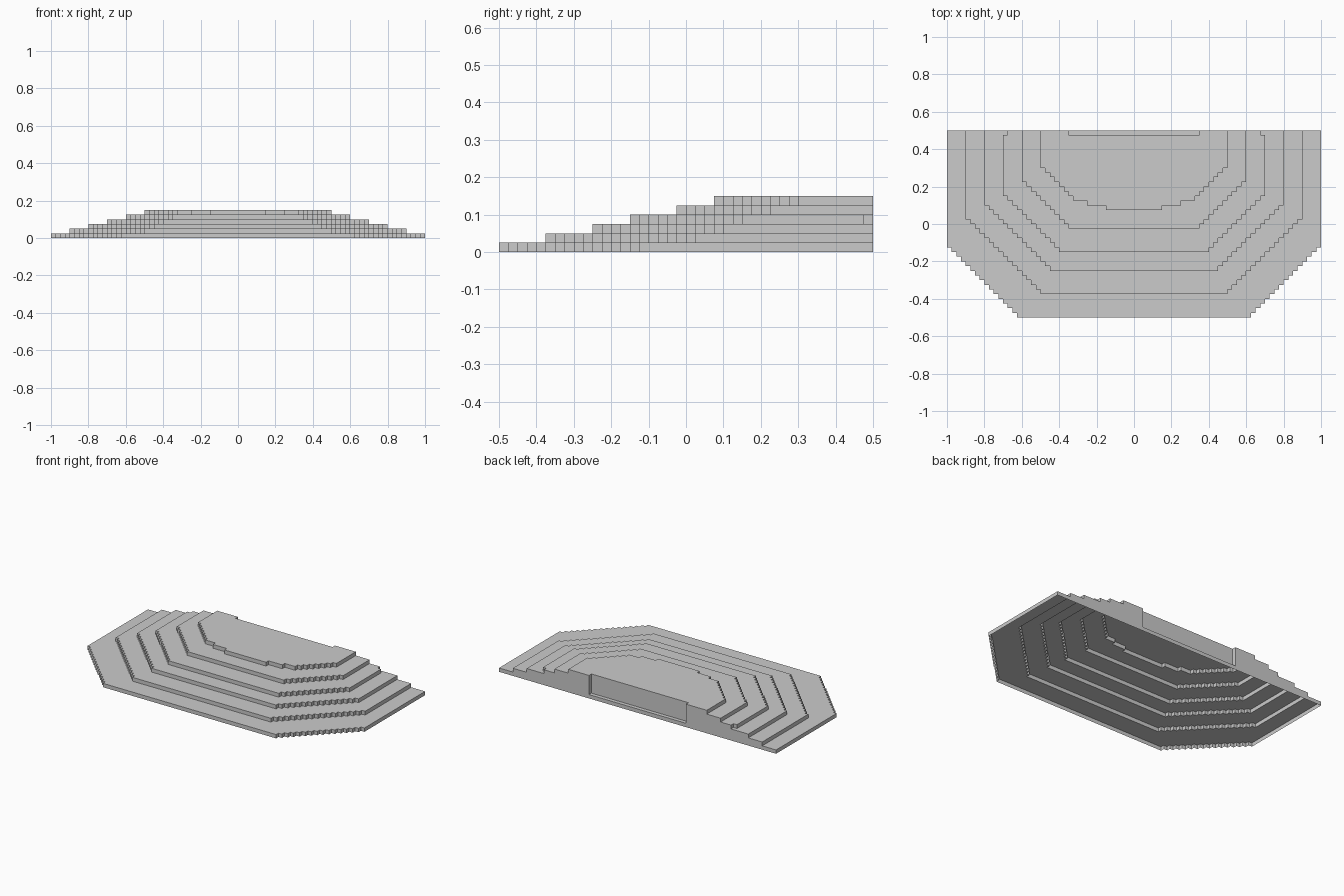
import bpy, bmesh, math

if "Cube" in bpy.data.objects:
    bpy.data.objects.remove(bpy.data.objects["Cube"])

S = 0.025                 # block size
NX, NY = 80, 40           # blocks across and deep
# per tier: half width, half length of the front edge, front y (in blocks)
TIERS = [(40, 25, -20), (36, 20, -15), (32, 18, -10),
         (28, 16, -6), (24, 14, -1), (20, 13, 5)]


def half_width(k, j):
    """Half width in blocks of tier k at row j (j runs -20..19)."""
    half, front, y0 = TIERS[k - 1]
    if k == 6 and j in (3, 4):            # shallow bulge of the top platform
        return 6 if j == 3 else 10
    if j < y0:
        return 0
    w = min(half, front + j - y0)
    if k == 4 and j == 19:                # small notch at the back corner
        w -= 1
    return w


def height(i, j):
    if not -NY // 2 <= j < NY // 2:
        return 0
    dist = i + 1 if i >= 0 else -i
    if j == 19 and dist <= 14:            # recess in the back wall
        return 1
    return max([k for k in range(1, 7) if dist <= half_width(k, j)], default=0)


def build_tier(k):
    bm = bmesh.new()

    def quad(pts):
        bm.faces.new([bm.verts.new((x * S, y * S, z * S)) for x, y, z in pts])

    for i in range(-NX // 2, NX // 2):
        for j in range(-NY // 2, NY // 2):
            h = height(i, j)
            if h < k:
                continue
            c = [(i, j), (i + 1, j), (i + 1, j + 1), (i, j + 1)]
            # tread
            if h == k:
                quad([(x, y, k) for x, y in c])
            # risers
            for n, (dx, dy) in enumerate([(0, -1), (1, 0), (0, 1), (-1, 0)]):
                if height(i + dx, j + dy) < k:
                    a, b = c[n], c[(n + 1) % 4]
                    quad([(*a, k - 1), (*b, k - 1), (*b, k), (*a, k)])
    bmesh.ops.remove_doubles(bm, verts=bm.verts[:], dist=0.001)
    bmesh.ops.dissolve_limit(bm, angle_limit=math.radians(1),
                             verts=bm.verts[:], edges=bm.edges[:])
    name = "terrace_step_%d" % k if k < 6 else "top_platform"
    me = bpy.data.meshes.new(name)
    bm.to_mesh(me)
    bm.free()
    bpy.context.collection.objects.link(bpy.data.objects.new(name, me))


for k in range(1, 7):
    build_tier(k)
